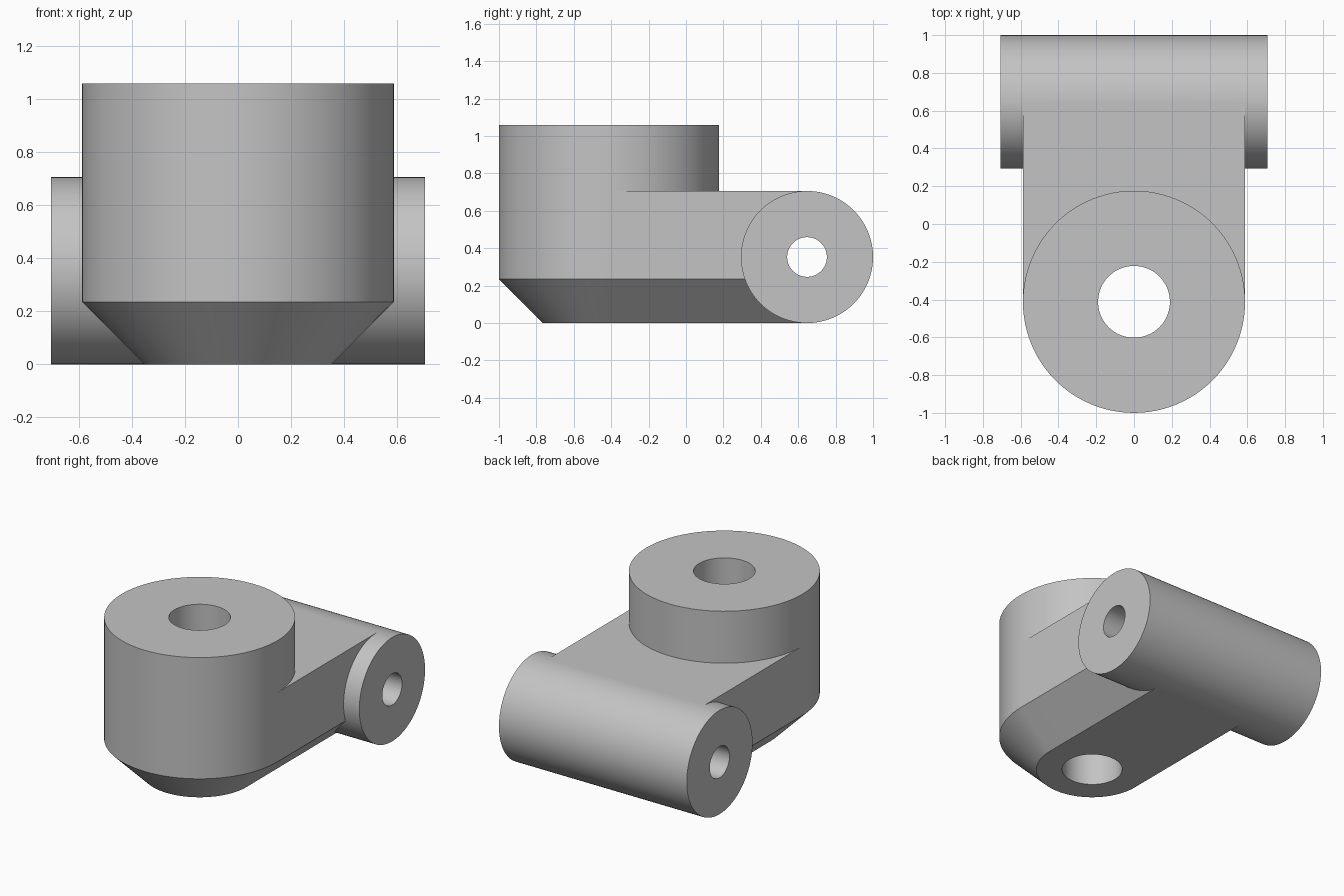
import bpy, bmesh, math
from mathutils import Matrix, Vector

if "Cube" in bpy.data.objects:
    bpy.data.objects.remove(bpy.data.objects["Cube"], do_unlink=True)

# Main dimensions
BOSS_Y, BOSS_R, BOSS_TOP = -0.412, 0.588, 1.059
BARREL_Y, BARREL_R, BARREL_HALF = 0.647, 0.353, 0.706
CHAMFER = 0.235
ARM_TOP = 2 * BARREL_R
SEGMENTS = 96

grey = bpy.data.materials.new("plain grey")
grey.use_nodes = True
grey.diffuse_color = (0.55, 0.55, 0.55, 1)
grey.node_tree.nodes["Principled BSDF"].inputs["Base Color"].default_value = grey.diffuse_color


def loft(name, rings):
    """Solid skinned through matching rings of points, capped at both ends."""
    bm = bmesh.new()
    loops = [[bm.verts.new(p) for p in ring] for ring in rings]
    for low, high in zip(loops, loops[1:]):
        for i in range(len(low)):
            j = (i + 1) % len(low)
            bm.faces.new((low[i], low[j], high[j], high[i]))
    bm.faces.new(loops[0])
    bm.faces.new(loops[-1])
    bmesh.ops.recalc_face_normals(bm, faces=bm.faces)
    mesh = bpy.data.meshes.new(name)
    bm.to_mesh(mesh)
    bm.free()
    mesh.materials.append(grey)
    obj = bpy.data.objects.new(name, mesh)
    bpy.context.collection.objects.link(obj)
    return obj


def turned(name, profile, matrix):
    """Round part about its local z axis from (radius, height) pairs."""
    angles = [math.tau * i / SEGMENTS for i in range(SEGMENTS)]
    return loft(name, [[matrix @ Vector((r * math.cos(a), r * math.sin(a), z))
                        for a in angles] for r, z in profile])


upright = Matrix.Translation((0, BOSS_Y, 0))
across = Matrix.Translation((0, BARREL_Y, BARREL_R)) @ Matrix.Rotation(math.pi / 2, 4, "Y")

# Upright boss with its tapered foot
body = turned("hinge_body", [(BOSS_R - CHAMFER, 0), (BOSS_R, CHAMFER), (BOSS_R, BOSS_TOP)], upright)

# Arm with chamfered lower edges, and the cross barrel
half = [(BOSS_R - CHAMFER, 0), (BOSS_R, CHAMFER), (BOSS_R, ARM_TOP)]
section = half + [(-x, z) for x, z in reversed(half)]
arm = loft("arm", [[(x, y, z) for x, z in section] for y in (BOSS_Y, BARREL_Y)])
barrel = turned("barrel", [(BARREL_R, -BARREL_HALF), (BARREL_R, BARREL_HALF)], across)

# Bores through the boss and the barrel
boss_bore = turned("boss_bore", [(0.19, -0.2), (0.19, 1.3)], upright)
barrel_bore = turned("barrel_bore", [(0.106, -1), (0.106, 1)], across)

# Join and drill
bpy.context.view_layer.objects.active = body
for tool, operation in ((arm, "UNION"), (barrel, "UNION"),
                        (boss_bore, "DIFFERENCE"), (barrel_bore, "DIFFERENCE")):
    tool.hide_render = True
    mod = body.modifiers.new(tool.name, "BOOLEAN")
    mod.object, mod.operation, mod.solver = tool, operation, "EXACT"
    bpy.ops.object.modifier_apply(modifier=mod.name)
    bpy.data.objects.remove(tool, do_unlink=True)

# Smooth round walls, crisp edges
bpy.ops.object.select_all(action="DESELECT")
body.select_set(True)
bpy.ops.object.shade_smooth_by_angle(angle=math.radians(30))
weighted = body.modifiers.new("weighted_normals", "WEIGHTED_NORMAL")
weighted.keep_sharp = True
